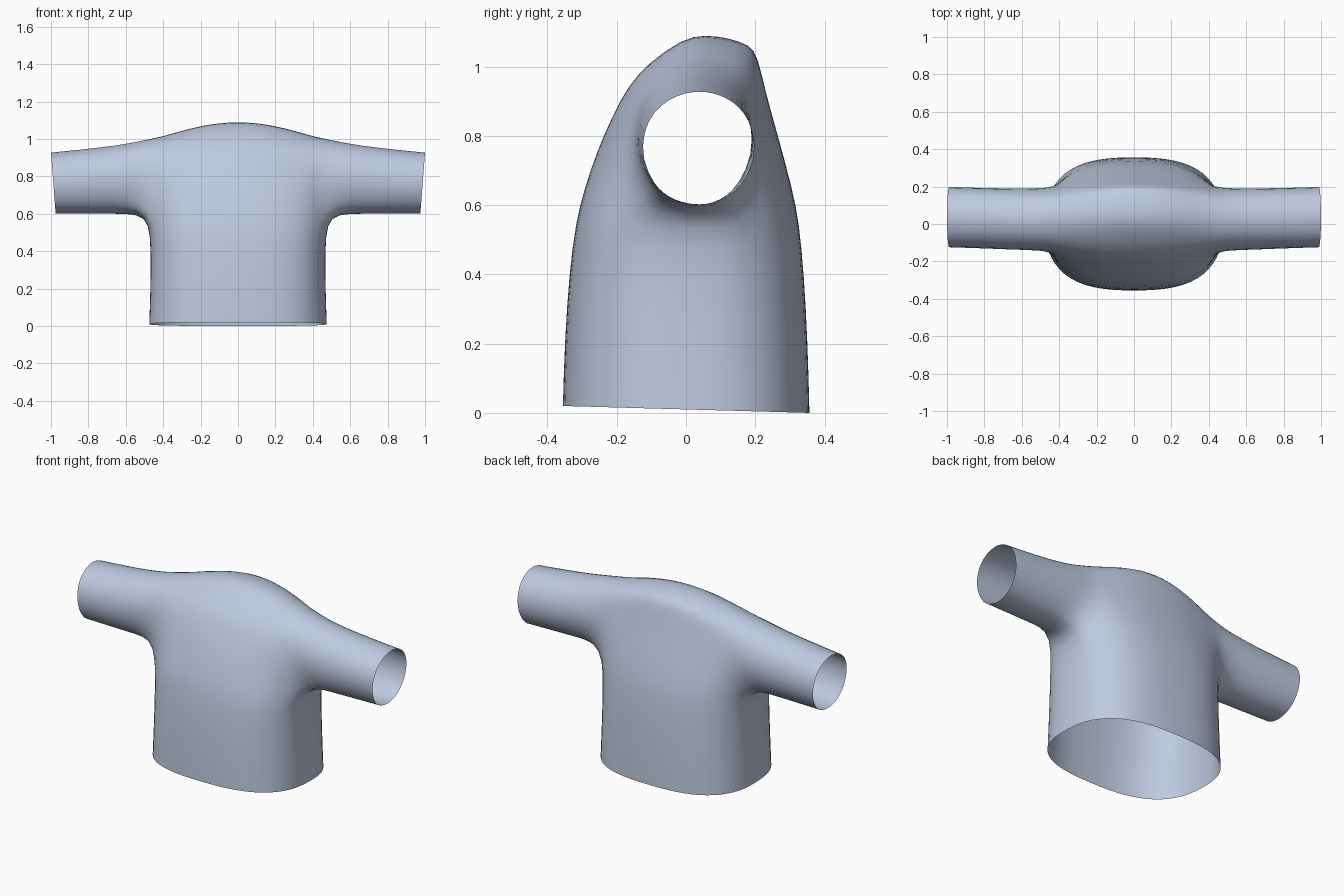
import bpy, bmesh, math

if "Cube" in bpy.data.objects:
    bpy.data.objects.remove(bpy.data.objects["Cube"])

N = 2.7            # roundness of the torso cross-section
SC = 0.94          # where the front/back panels end and the sides begin
Z_PIT, X_PIT = 0.55, 0.47

# lower torso rows: height, half width, front y, back y
LOWER = [(0.0, 0.475, -0.356, 0.357), (0.2, 0.468, -0.351, 0.352),
         (0.4, 0.466, -0.338, 0.341), (Z_PIT, 0.475, -0.319, 0.327)]
# arch over the shoulders: centre y, z, then armhole y, z
ARCH = [(-.295, .645, -.155, .64), (-.26, .75, -.152, .75), (-.215, .855, -.145, .84),
        (-.168, .945, -.125, .91), (-.11, 1.01, -.085, .965), (-.01, 1.083, -.02, 1.0),
        (.055, 1.094, .045, 1.01), (.125, 1.084, .105, .995), (.185, 1.064, .15, .96),
        (.207, 1.035, .175, .91), (.232, .92, .193, .84), (.272, .78, .198, .75),
        (.308, .645, .19, .64)]


def rim(s):
    return max(0.0, 1 - abs(s) ** N) ** (1 / N)


def hem(y):
    return 0.01 - 0.028 * y


bm = bmesh.new()


def lower_point(row, x_frac, y_frac):
    z, hw, yf, yb = row
    y = y_frac * (yb if y_frac > 0 else -yf)
    return bm.verts.new((x_frac * hw, y, hem(y) if z == 0 else z))


def panel_column(s):
    """One strip from the front hem over the shoulder to the back hem."""
    f, fc = rim(s), rim(SC)
    w_low = (f - fc) / (1 - fc)
    w_top = max(0.0, 1 - (s / SC) ** 2) ** 1.3
    col = [lower_point(r, s, -f) for r in LOWER]
    for cy, cz, ey, ez in ARCH:
        m = min(1, max(0, (cz - Z_PIT) / 0.45))
        w = w_low + (w_top - w_low) * m
        col.append(bm.verts.new((s * X_PIT, ey + (cy - ey) * w, ez + (cz - ez) * w)))
    return col + [lower_point(r, s, f) for r in reversed(LOWER)]


def skin(a, b, closed=False):
    for i in range(len(a) - (0 if closed else 1)):
        j = (i + 1) % len(a)
        bm.faces.new((a[i], a[j], b[j], b[i]))


# front, shoulders and back
COLS = 12
panels = []
for i in range(COLS + 1):
    u = 2 * i / COLS - 1
    panels.append(panel_column(SC * math.sin(1.15 * u) / math.sin(1.15)))
for a, b in zip(panels, panels[1:]):
    skin(a, b)

# torso sides and sleeves
SIDE = 5
K = len(LOWER)
# sleeve rings: x, centre y, radius y, bottom z, top z, tilt of the cuff
SLEEVE = [(0.53, .025, .172, .598, .990, 0), (0.66, .027, .170, .599, .966, 0),
          (0.84, .032, .168, .600, .946, .012), (1.0, .037, .168, .601, .930, .025)]
for sign, edge in ((-1, panels[0]), (1, panels[-1])):
    fc = rim(SC)
    cols = [edge[:K]]
    for i in range(1, SIDE + 1):
        g = fc * (2 * i / (SIDE + 1) - 1)
        cols.append([lower_point(r, sign * rim(g), g) for r in LOWER])
    cols.append(edge[::-1][:K])
    for a, b in zip(cols, cols[1:]):
        skin(a, b)
    # armhole loop, then rings out to the cuff
    loop = edge[K - 1:len(edge) - K + 1] + [c[-1] for c in cols[-2:0:-1]]
    angles = [math.atan2(v.co.z - 0.79, v.co.y - 0.025) for v in loop]
    for x, cy, ry, z0, z1, tilt in SLEEVE:
        ring = []
        for t in angles:
            z = (z0 + z1) / 2 + (z1 - z0) / 2 * math.sin(t)
            ring.append(bm.verts.new((sign * (x - tilt * (1 - math.sin(t)) / 2),
                                      cy + ry * math.cos(t), z)))
        skin(loop, ring, closed=True)
        loop = ring

bmesh.ops.recalc_face_normals(bm, faces=bm.faces)
# make sure the cloth faces outward
bm.faces.ensure_lookup_table()
top = max(bm.faces, key=lambda f: f.calc_center_median().z)
if top.normal.z < 0:
    bmesh.ops.reverse_faces(bm, faces=bm.faces)

mesh = bpy.data.meshes.new("shirt")
bm.to_mesh(mesh)
bm.free()
shirt = bpy.data.objects.new("shirt", mesh)
bpy.context.collection.objects.link(shirt)
mat = bpy.data.materials.new("pale blue grey")
mat.diffuse_color = (0.52, 0.59, 0.75, 1)
mat.use_nodes = True
mat.node_tree.nodes["Principled BSDF"].inputs["Base Color"].default_value = mat.diffuse_color
mesh.materials.append(mat)
for p in mesh.polygons:
    p.use_smooth = True
sub = shirt.modifiers.new("soften", 'SUBSURF')
sub.levels = sub.render_levels = 1
